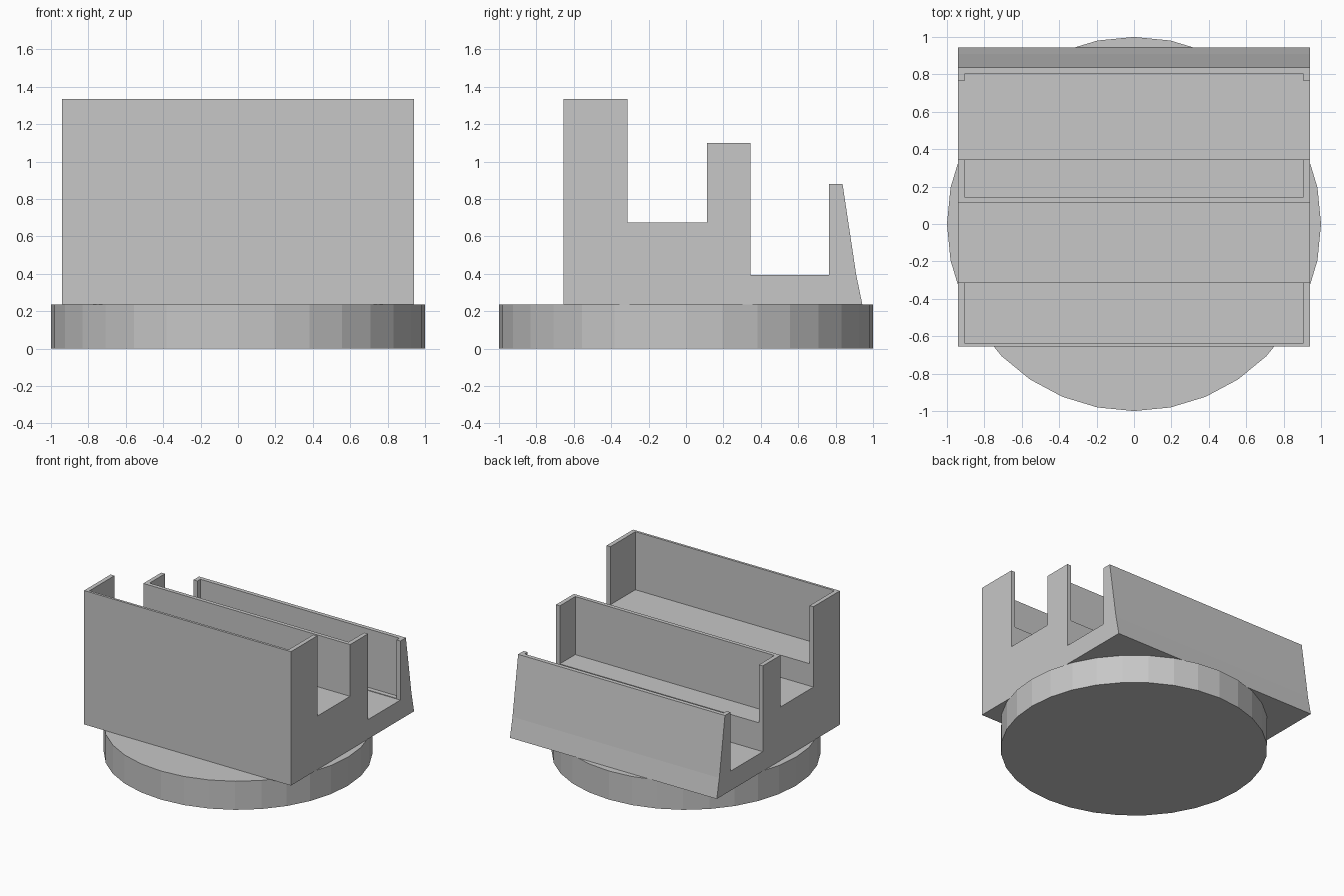
import bpy
import bmesh
from mathutils import Vector

cube = bpy.data.objects.get("Cube")
if cube:
    bpy.data.objects.remove(cube, do_unlink=True)

# Single plain colour
GREY = (0.57, 0.57, 0.57, 1.0)
grey = bpy.data.materials.new("plain grey")
grey.use_nodes = True
grey.diffuse_color = GREY
grey.node_tree.nodes["Principled BSDF"].inputs["Base Color"].default_value = GREY

HALF_WIDTH = 0.94
WALL = 0.035
BASE_TOP = 0.235


def extrude_profile(name, points, half_width):
    """Extrude a closed (y, z) outline along x, centred on x = 0."""
    bm = bmesh.new()
    face = bm.faces.new([bm.verts.new((-half_width, y, z)) for y, z in points])
    result = bmesh.ops.extrude_face_region(bm, geom=[face])
    moved = [v for v in result["geom"] if isinstance(v, bmesh.types.BMVert)]
    bmesh.ops.translate(bm, vec=Vector((2 * half_width, 0, 0)), verts=moved)
    bmesh.ops.recalc_face_normals(bm, faces=bm.faces)
    mesh = bpy.data.meshes.new(name)
    bm.to_mesh(mesh)
    bm.free()
    mesh.materials.append(grey)
    obj = bpy.data.objects.new(name, mesh)
    bpy.context.collection.objects.link(obj)
    return obj


# Round faceted base
bpy.ops.mesh.primitive_cylinder_add(vertices=32, radius=1, depth=BASE_TOP,
                                    location=(0, 0, BASE_TOP / 2))
base = bpy.context.object
base.name = "round_base"
base.data.materials.append(grey)

# Stepped rack with three uprights and a sloping back
rack = extrude_profile("stepped_rack", [
    (-0.655, BASE_TOP), (-0.655, 1.335), (-0.312, 1.335), (-0.312, 0.675),
    (0.113, 0.675), (0.113, 1.10), (0.345, 1.10), (0.345, 0.395),
    (0.765, 0.395), (0.765, 0.88), (0.837, 0.88), (0.91, 0.395),
    (0.943, BASE_TOP)], HALF_WIDTH)

# Pockets hollowed out of each upright: y start, y end, floor, top
pockets = [(-0.635, -0.2, 0.858, 1.5),
           (0.145, 0.45, 0.623, 1.3),
           (0.70, 0.803, 0.40, 1.0)]
for y0, y1, floor, top in pockets:
    cutter = extrude_profile("pocket_cutter", [
        (y0, floor), (y1, floor), (y1, top), (y0, top)], HALF_WIDTH - WALL)
    cutter.hide_render = True
    cut = rack.modifiers.new("pocket", "BOOLEAN")
    cut.operation = "DIFFERENCE"
    cut.solver = "EXACT"
    cut.object = cutter
    bpy.context.view_layer.objects.active = rack
    bpy.ops.object.modifier_apply(modifier=cut.name)
    bpy.data.objects.remove(cutter, do_unlink=True)
